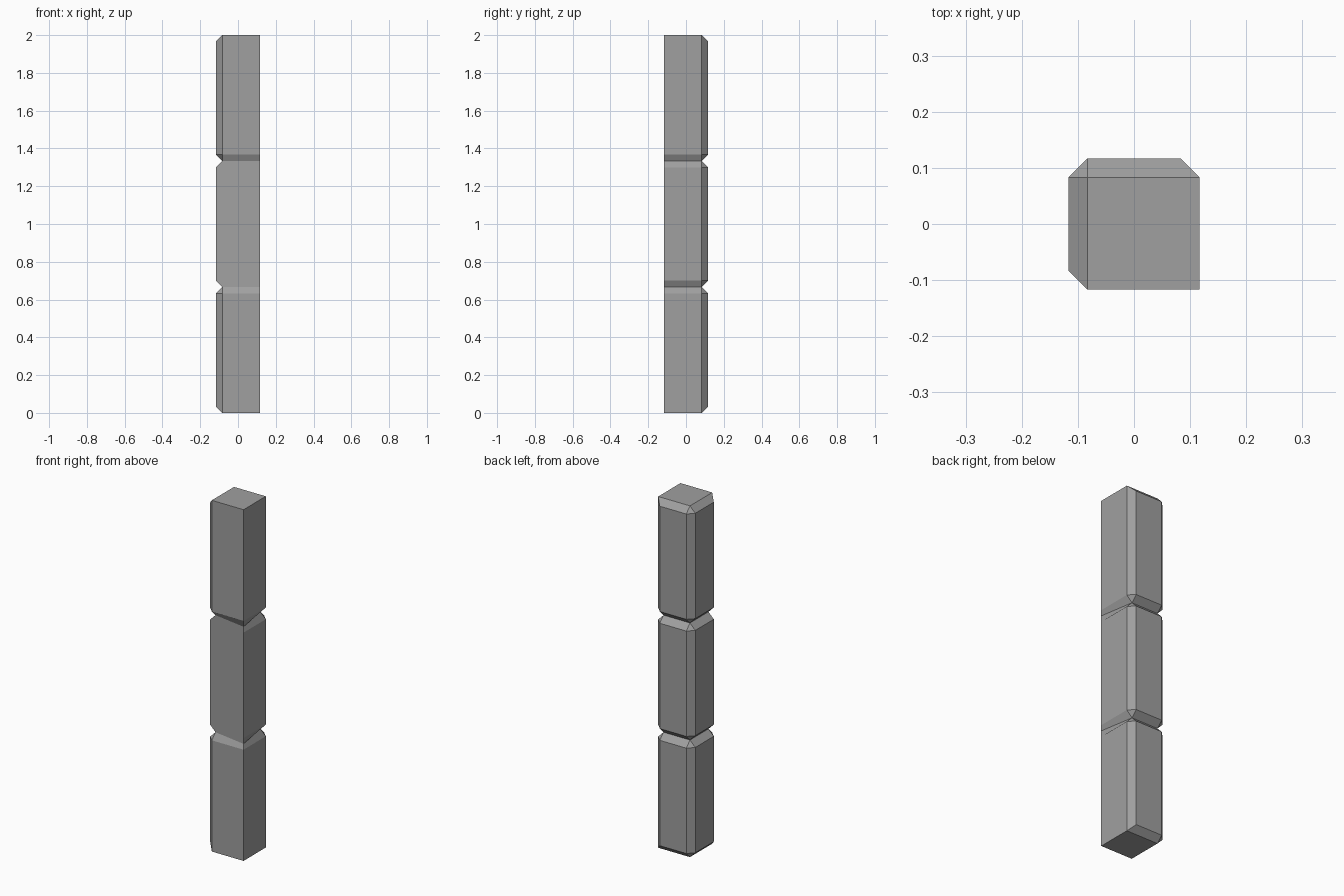
import bpy
import bmesh

if "Cube" in bpy.data.objects:
    bpy.data.objects.remove(bpy.data.objects["Cube"])

A, B = 0.1167, 0.0833   # half width, half width inside the chamfers
C = A - B               # chamfer size

# Dark grey for all blocks
GREY = bpy.data.materials.new("dark_grey")
GREY.diffuse_color = (0.35, 0.35, 0.35, 1)
GREY.use_nodes = True
GREY.node_tree.nodes["Principled BSDF"].inputs["Base Color"].default_value = GREY.diffuse_color

# Sections, counter-clockwise from the sharp front right corner (7 points each)
FULL = [(A, -A), (A, B), (B, A), (-B, A), (-A, B), (-A, -B), (-B, -A)]
# Middle block: front face runs straight to the left side
PLAIN = FULL[:6] + [(-A, -B)]
# Joint: pinched on every side except the sharp corner
JOINT = [(A, -A), (B, B), (B, B), (-B, B), (-B, B), (-B, -B), (-B, -B)]
# Column ends: chamfered on back and left only
END = [(A, -A), (A, B), (A, B), (-B, B), (-B, B), (-B, -A), (-B, -A)]


def block(name, z0, z1, low, body, high):
    """Loft one block through end, body, body, end sections."""
    bm = bmesh.new()
    levels = [(low, z0), (body, z0 + C), (body, z1 - C), (high, z1)]
    rings = [[bm.verts.new((x, y, z)) for x, y in sec] for sec, z in levels]
    for a, b in zip(rings, rings[1:]):
        for i in range(7):
            j = (i + 1) % 7
            bm.faces.new((a[i], a[j], b[j], b[i]))
    bm.faces.new(rings[0][::-1])
    bm.faces.new(rings[-1])
    bmesh.ops.remove_doubles(bm, verts=bm.verts[:], dist=1e-4)
    # Merge nearly flat neighbours into single faces
    bmesh.ops.dissolve_limit(bm, angle_limit=0.2, verts=bm.verts[:], edges=bm.edges[:])
    bmesh.ops.recalc_face_normals(bm, faces=bm.faces[:])
    mesh = bpy.data.meshes.new(name)
    bm.to_mesh(mesh)
    bm.free()
    mesh.materials.append(GREY)
    obj = bpy.data.objects.new(name, mesh)
    bpy.context.collection.objects.link(obj)


# Three stacked blocks
H = 2 / 3
block("bottom_block", 0, H, END, FULL, JOINT)
block("middle_block", H, 2 * H, JOINT, PLAIN, JOINT)
block("top_block", 2 * H, 2, JOINT, FULL, END)
